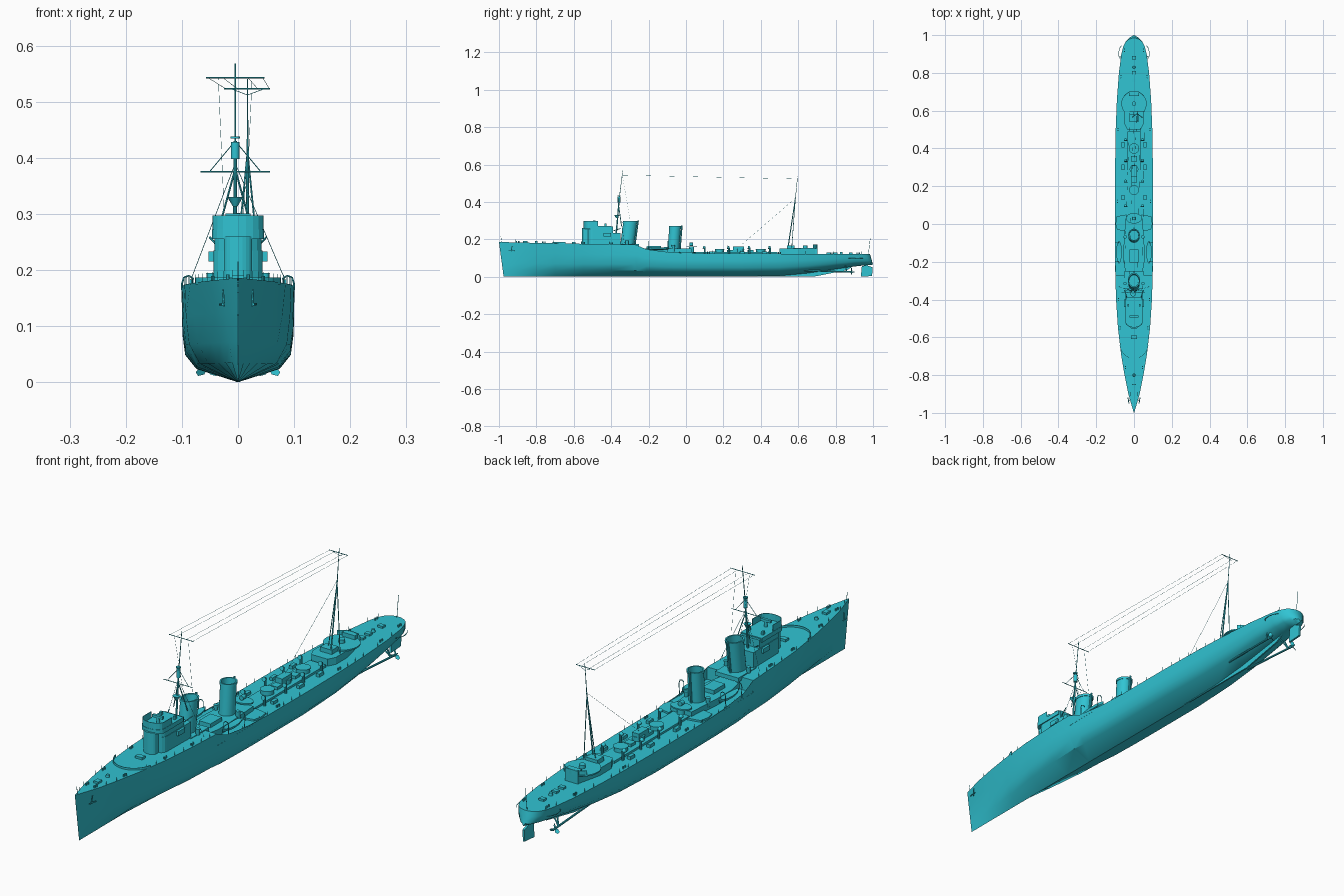
import bpy, bmesh, math
from mathutils import Vector

if "Cube" in bpy.data.objects:
    bpy.data.objects.remove(bpy.data.objects["Cube"])

paint = bpy.data.materials.new("sea_paint")
paint.diffuse_color = (0.03, 0.55, 0.65, 1)
paint.use_nodes = True
paint.node_tree.nodes["Principled BSDF"].inputs["Base Color"].default_value = paint.diffuse_color

def make(name, verts, faces, smooth=False):
    me = bpy.data.meshes.new(name)
    me.from_pydata(verts, [], faces)
    bm = bmesh.new(); bm.from_mesh(me)
    bmesh.ops.recalc_face_normals(bm, faces=bm.faces)
    bm.to_mesh(me); bm.free()
    ob = bpy.data.objects.new(name, me)
    bpy.context.collection.objects.link(ob)
    me.materials.append(paint)
    if smooth:
        bpy.ops.object.select_all(action='DESELECT')
        ob.select_set(True)
        bpy.context.view_layer.objects.active = ob
        bpy.ops.object.shade_smooth_by_angle(angle=math.radians(35))
    return ob

def loft(name, rings, smooth=False, cap=True):
    n = len(rings[0])
    verts = [p for r in rings for p in r]
    faces = [(i*n+j, i*n+(j+1) % n, (i+1)*n+(j+1) % n, (i+1)*n+j)
             for i in range(len(rings)-1) for j in range(n)]
    if cap:
        faces += [tuple(range(n)), tuple(range((len(rings)-1)*n, len(rings)*n))]
    return make(name, verts, faces, smooth)

def prism(name, outline, z0, z1):
    return loft(name, [[(x, y, z) for x, y in outline] for z in (z0, z1)])

def box(name, c, s):
    x, y, z = c
    a, b = s[0]/2, s[1]/2
    return prism(name, [(x-a, y-b), (x+a, y-b), (x+a, y+b), (x-a, y+b)], z-s[2]/2, z+s[2]/2)

def rod(name, p, q, r, r2=None, n=6):
    p, q = Vector(p), Vector(q)
    d = (q-p).normalized()
    u = d.orthogonal().normalized(); v = d.cross(u)
    ang = [2*math.pi*i/n for i in range(n)]
    return loft(name, [[c+(u*math.cos(a)+v*math.sin(a))*k for a in ang]
                       for c, k in ((p, r), (q, r if r2 is None else r2))], n > 8)

def drum(name, x, y, z0, z1, r, r2=None, n=20):
    return rod(name, (x, y, z0), (x, y, z1), r, r2, n)

def path(name, pts, r):
    for a, b in zip(pts, pts[1:]):
        rod(name, a, b, r)

def wall(name, pts, z0, z1, t=0.002):
    n = len(pts)
    ob = make(name, [(x, y, z0) for x, y in pts]+[(x, y, z1) for x, y in pts],
              [(i, i+1, n+i+1, n+i) for i in range(n-1)])
    ob.modifiers.new("thickness", 'SOLIDIFY').thickness = t

def arc(cx, cy, rx, ry, a0, a1, n=12):
    return [(cx+rx*math.cos(math.radians(a0+(a1-a0)*i/n)),
             cy+ry*math.sin(math.radians(a0+(a1-a0)*i/n))) for i in range(n+1)]

# hull stations: y, keel z, half width, sheer z, fullness
ST = [(-1, 0, .001, .186, 0), (-.9, 0, .030, .183, .1), (-.8, 0, .050, .181, .3), (-.7, 0, .067, .179, .5),
      (-.55, 0, .085, .176, .75), (-.4, 0, .095, .174, .95), (-.271, 0, .099, .172, 1),
      (-.269, 0, .099, .171, 1), (-.21, 0, .1, .146, 1), (-.08, 0, .1, .130, 1), (.05, 0, .1, .125, 1),
      (.3, 0, .1, .124, 1), (.5, .004, .097, .123, .9), (.65, .018, .091, .122, .85),
      (.8, .040, .080, .121, .8), (.9, .055, .067, .121, .8), (.94, .060, .057, .121, .8),
      (.965, .062, .044, .121, .8), (.978, .064, .028, .121, .8), (.984, .065, .010, .121, .8)]
FULL, VEE, LEV = (0, .74, .94, .99, 1), (0, .3, .48, .75, 1), (0, .19, .39, .68, 1)

def station(y):
    for a, b in zip(ST, ST[1:]):
        if a[0] <= y <= b[0]:
            k = (y-a[0])/(b[0]-a[0])
            return [p+(q-p)*k for p, q in zip(a, b)]
    return list(ST[-1])

def deck_z(y):
    return station(y)[3] if y < -.27 else min(station(y)[3], .125)

verts, faces, deck = [], [], []
for y, kz, w, sz, f in ST:
    sh = .016*max(0, (y-.9)/.084) + .025*max(0, (-.9-y)/.1)
    half = [(w*(v+(u-v)*f), y+sh*(1-t), kz+(sz-kz)*t) for u, v, t in zip(FULL, VEE, LEV)]
    verts += [(-x, a, b) for x, a, b in half[:0:-1]] + half
    deck += [(-w, y, deck_z(y)), (w, y, deck_z(y))]
for i in range(len(ST)-1):
    faces += [(i*9+j, i*9+j+1, i*9+j+10, i*9+j+9) for j in range(8)]
faces.append(tuple(range((len(ST)-1)*9, len(ST)*9)))
make("hull", verts, faces, True)
make("deck", deck, [(2*i, 2*i+1, 2*i+3, 2*i+2) for i in range(len(ST)-1)])

# skeg, rudder, shafts, propellers, guards
def plate(name, yz, t):
    loft(name, [[(x, y, z) for y, z in yz] for x in (-t, t)])
plate("skeg", [(.3, 0), (.68, 0), (.86, .035), (.9, .06), (.5, .03)], .003)
plate("rudder", [(.935, 0), (.995, .004), (.998, .05), (.965, .062), (.94, .056)], .004)
for s in (-1, 1):
    rod("propeller_shaft", (s*.045, .62, .034), (s*.055, .89, .025), .004, n=8)
    rod("shaft_strut", (s*.055, .86, .026), (s*.04, .85, .07), .003)
    rod("shaft_strut", (s*.055, .86, .026), (s*.02, .85, .065), .003)
    rod("propeller_hub", (s*.055, .88, .025), (s*.055, .9, .025), .005, .002, 10)
    for k in range(3):
        a = math.radians(90+120*k)
        d, e = Vector((math.cos(a), 0, math.sin(a))), Vector((-math.sin(a), .6, math.cos(a)))
        c = Vector((s*.055, .885, .025))
        make("propeller_blade", [c, c+d*.010-e*.007, c+d*.021-e*.004, c+d*.021+e*.004, c+d*.010+e*.007],
             [(0, 1, 2, 3, 4)])
    path("propeller_guard", [(x, y, .1) for x, y in
         ((s*.066, .945), (s*.076, .93), (s*.082, .905), (s*.078, .88), (s*.068, .87))], .0015)

# bridge: stepped house with rounded front and open top
def ushape(w, front, back, bow=.03):
    return [(w, back)] + [(w, front+bow)] + arc(0, front+bow, w, bow, 0, -180, 10)[1:] + [(-w, back)]
prism("bridge_base", ushape(.044, -.53, -.35), .17, .235)
prism("bridge_house", ushape(.042, -.53, -.39), .235, .268)
prism("bridge_top", ushape(.046, -.548, -.40), .255, .272)
wall("bridge_screen", ushape(.045, -.547, -.47), .27, .297)
prism("wheelhouse_front", ushape(.025, -.555, -.50, .015), .172, .26)
for s in (-1, 1):
    box("bridge_wing_box", (s*.046, -.42, .224), (.014, .04, .018))
    box("signal_lamp", (s*.03, -.43, .278), (.008, .012, .014))
    rod("gun_barrel", (s*.038, -.39, .245), (s*.05, -.35, .258), .002)
drum("director_stand", 0, -.49, .27, .30, .006)
box("rangefinder", (0, -.49, .296), (.045, .01, .01))

# funnels: raked oval tubes with rim and dark well
def funnel(name, y0, z0, y1, z1, rx, ry):
    def ring(k, g=1):
        y, z = y0+(y1-y0)*k, z0+(z1-z0)*k
        return [(g*rx*math.cos(a), y+g*ry*math.sin(a), z) for a in [math.pi*i/12 for i in range(24)]]
    loft(name, [ring(0), ring(.93), ring(.93, 1.07), ring(1, 1.07), ring(1, .88), ring(.75, .88)], True)
    rod(name+"_steam_pipe", (0, y0+ry+.004, z0), (0, y1+ry+.005, z1+.004), .004, n=10)
    for s in (-1, 1):
        drum(name+"_vent", s*(rx+.018), y0, z0-.01, z0+.03, .006, .009, 12)
funnel("fore_funnel", -.315, .165, -.298, .297, .030, .037)
funnel("aft_funnel", -.068, .14, -.058, .27, .029, .031)

# midship deckhouses and platforms
prism("fore_funnel_casing", [(-.05, -.36), (.05, -.36), (.05, -.25), (-.05, -.25)], .16, .176)
prism("midship_house", [(-.042, -.27), (.042, -.27), (.055, -.2), (.055, -.12), (.045, .03), (-.045, .03),
                        (-.055, -.12), (-.055, -.2)], .12, .150)
box("boiler_vent", (0, -.17, .157), (.05, .07, .016))
prism("long_house", [(-.035, .03), (.035, .03), (.035, .49), (-.035, .49)], .12, .132)
prism("searchlight_platform", arc(0, .03, .042, .028, 0, 345, 15), .158, .163)
drum("searchlight_pedestal", 0, .03, .13, .159, .014)
rod("searchlight", (0, .02, .173), (0, .038, .173), .009, n=14)
for y, r in ((.18, .024), (.29, .021), (.40, .025)):
    drum("round_platform", 0, y, .13, .146, r)
    drum("platform_top", 0, y, .146, .149, r*1.1)
box("aft_shelter", (0, .28, .148), (.03, .06, .03))
for y in (.235, .345):
    box("skylight", (0, y, .137), (.03, .03, .012))
for s in (-1, 1):
    prism("side_sponson", [(s*x, y) for x, y in ((.04, -.04), (.09, -.03), (.098, 0), (.092, .04), (.04, .05))],
          .126, .133)
    for y in (.1, .23, .34, .45):
        drum("cowl_vent", s*.044, y, .122, .155, .005, n=10)
        rod("cowl_mouth", (s*.044, y+.003, .155), (s*.044, y-.009, .158), .005, .009, 10)
    for y in (.14, .30, .42):
        box("deck_locker", (s*.058, y, .129), (.014, .028, .014))

# boats in curved davits
for s in (-1, 1):
    cx, rings = s*.079, []
    for k, w in ((-1, .05), (-.8, .5), (-.4, .9), (0, 1), (.4, .95), (.8, .6), (1, .1)):
        b, y, z = .015*w, -.15+.06*k, .143+.005*k*k
        rings.append([(cx-b, y, z+.013), (cx-b*.8, y, z+.004), (cx, y, z), (cx+b*.8, y, z+.004), (cx+b, y, z+.013)])
    loft("boat", rings, True)
    for y in (-.2, -.1):
        path("boat_davit", [(s*.098, y, .125), (s*.1, y, .175), (s*.096, y, .187), (s*.087, y, .19), (s*.079, y, .184)],
             .0016)
        rod("boat_fall", (s*.079, y, .184), (s*.079, y, .15), .0006)

# aft gun platform and house
prism("aft_house", [(-.05, .53), (-.035, .5), (.035, .5), (.05, .53), (.05, .6), (.028, .69), (-.028, .69), (-.05, .6)],
      .12, .150)
prism("aft_platform", arc(0, .637, .067, .067, 115, 425, 26), .150, .155)
wall("aft_platform_screen", arc(0, .637, .066, .066, 40, 140, 10), .154, .172)
box("aft_cabin", (0, .69, .146), (.055, .024, .05))
drum("aft_pedestal", 0, .637, .155, .168, .012)
box("aft_control_hut", (0, .56, .158), (.05, .04, .018))

# bow and stern deck gear
wall("breakwater", arc(0, -.63, .077, .083, 190, 350, 18), .174, .187)
drum("capstan", 0, -.8, .178, .19, .008, .006, 14)
drum("stern_capstan", 0, .83, .12, .132, .008, .006, 14)
box("fore_hatch", (0, -.86, .185), (.02, .024, .01))
box("fore_locker", (0, -.6, .18), (.03, .02, .012))
for y in (.76, .8, .88):
    box("stern_hatch", (0, y, .124), (.022, .018, .01))
for s in (-1, 1):
    for y in (-.9, -.76, -.55, -.4, .12, .5, .78, .92):
        x = s*(station(y)[2]-.012)
        for d in (-.006, .006):
            drum("bollard", x, y+d, deck_z(y), deck_z(y)+.009, .003, n=8)
    rod("anchor_shank", (s*.027, -.93, .165), (s*.025, -.935, .135), .002)
    rod("anchor_arms", (s*.027, -.95, .139), (s*.032, -.918, .139), .0025)
    for i in range(39):
        y = -.96+.05*i
        if -.27 < y < -.2:
            continue
        x, z = s*(station(y)[2]-.002), deck_z(y)
        rod("rail_post", (x, y, z), (x, y, z+.015), .0006, n=4)
rod("ensign_staff", (0, .975, .12), (0, .985, .205), .001)
rod("jack_staff", (0, -.985, .185), (0, -.99, .215), .001)

# foremast with crow's nest and yards
def bar(name, x0, x1, y, z, r=.0013):
    rod(name, (x0, y, z), (x1, y, z), r)
FX, MX = -.005, .017
rod("foremast", (FX, -.378, .17), (FX, -.356, .43), .0042, .003, 10)
rod("fore_topmast", (FX, -.358, .41), (FX, -.338, .568), .0018, .0012)
drum("lookout_tub", FX, -.358, .398, .428, .008, n=12)
drum("lookout_roof", FX, -.358, .434, .438, .009, n=12)
drum("mast_platform", FX, -.37, .313, .33, .004, .014, 14)
bar("lower_fore_yard", -.067, .057, -.362, .375)
bar("upper_fore_yard", -.057, .047, -.341, .543)
for s in (-1, 1):
    rod("yard_lift", (FX, -.358, .43), (FX+s*.045, -.362, .376), .0009)
    rod("fore_leg", (FX, -.36, .38), (FX+s*.03, -.345, .27), .0018)
    rod("fore_shroud", (FX, -.36, .39), (s*.085, -.33, .18), .0006)

# mainmast, stays and aerial wires
rod("mainmast", (MX, .54, .12), (MX, .585, .42), .003, .0022, 8)
rod("main_topmast", (MX, .583, .40), (MX, .597, .54), .0016, .001)
bar("main_yard", -.025, .057, .594, .523)
for s in (-1, 1):
    rod("mainmast_leg", (MX+s*.026, .565, .15), (MX, .584, .41), .0016)
    rod("wire_spreader", (MX, .596, .512), (MX+s*.03, .594, .523), .0006)
    for k in (.018, .039):
        rod("aerial_wire", (FX+s*k*1.25, -.341, .543), (MX+s*k, .594, .523), .0004, n=4)
    rod("aerial_lead", (FX+s*.03, -.34, .541), (FX+s*.02, -.3, .31), .0004, n=4)
rod("main_stay", (0, .29, .165), (MX, .585, .42), .0005, n=4)
